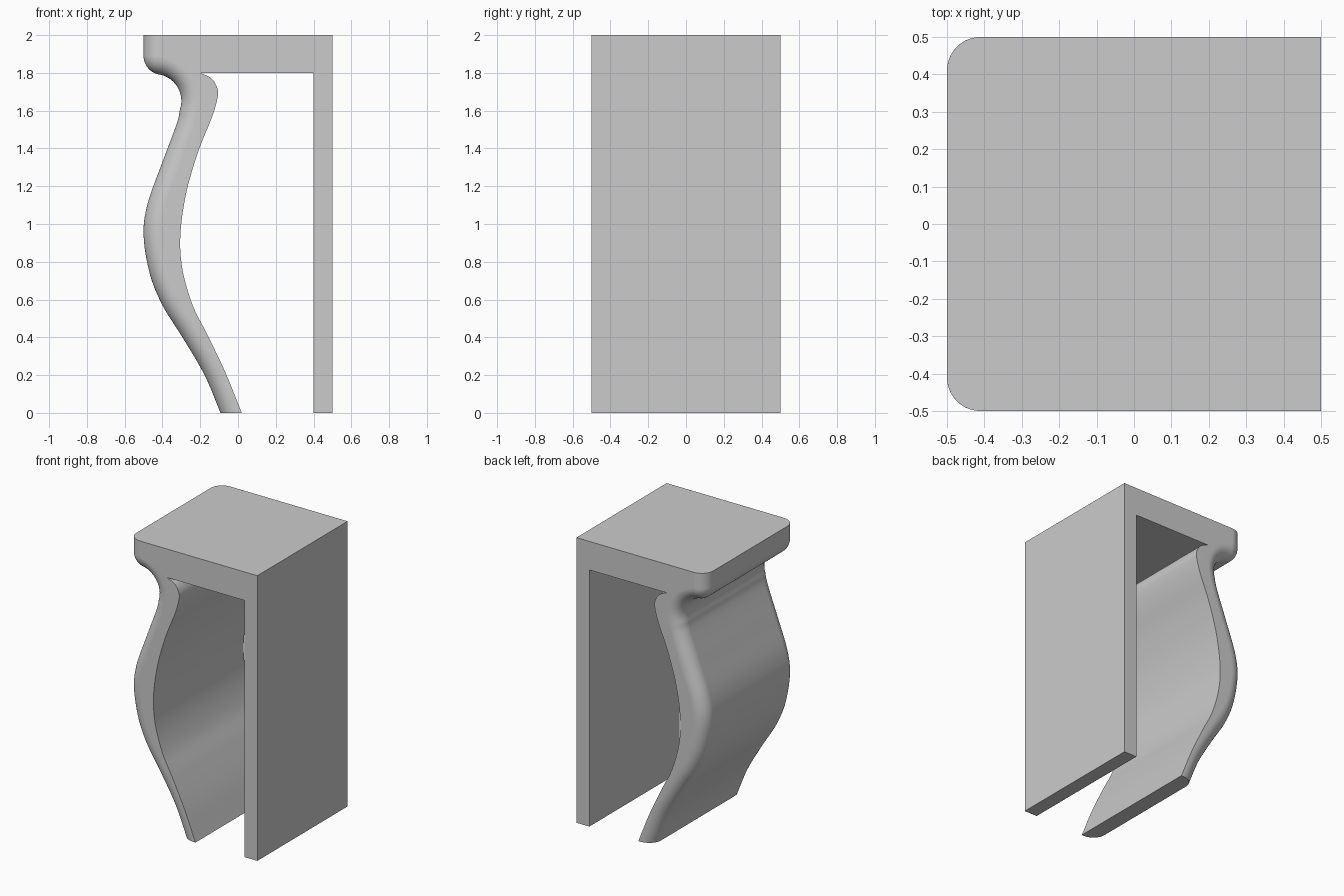
import bpy, bmesh
from math import sin, cos, radians, pi
from mathutils import Vector

if "Cube" in bpy.data.objects:
    bpy.data.objects.remove(bpy.data.objects["Cube"], do_unlink=True)

HALF = 0.5        # half the width along y
FILLET = 0.09     # rounding along the outer edges
STEPS = 10        # fillet segments


def arc(cx, cz, r, start, end, n):
    angles = [radians(start + (end - start) * i / n) for i in range(n + 1)]
    return [Vector((cx + r * cos(a), cz + r * sin(a))) for a in angles]


def spline(points, n=6):
    """Smooth curve through the points."""
    p = [Vector(q) for q in points]
    p = [2 * p[0] - p[1]] + p + [2 * p[-1] - p[-2]]
    out = []
    for a, b, c, d in zip(p, p[1:], p[2:], p[3:]):
        for i in range(n):
            t = i / n
            out.append(0.5 * (2 * b + (c - a) * t + (2 * a - 5 * b + 4 * c - d) * t**2
                              + (3 * b - a - 3 * c + d) * t**3))
    return out + [p[-2]]


def inset(path, d):
    """Move the outer path into the material by d."""
    out = []
    for i, p in enumerate(path):
        t = (path[min(i + 1, len(path) - 1)] - path[max(i - 1, 0)]).normalized()
        if i == 0:
            t = Vector((0, -1))
        out.append(p + d * Vector((-t.y, t.x)))
    return out


# Outer contour: rounded lip, hollow neck, bulging spring leg (runs below the floor)
lip = arc(-0.4, 1.89, 0.1, 180, 260, 10)
neck = arc(-0.442, 1.652, 0.142, 80, -18, 14)[1:]
leg = spline([neck[-1], (-0.325, 1.53), (-0.405, 1.315), (-0.478, 1.11), (-0.5, 0.945),
              (-0.468, 0.74), (-0.4, 0.57), (-0.294, 0.4), (-0.177, 0.2),
              (-0.093, 0), (-0.053, -0.1)])[1:]
outer = [Vector((-0.5, 2))] + lip + neck + leg

# Inner contour of the spring leg, bottom to top, then the straight back leg
inner = spline([(-0.2, 1.8), (-0.14, 1.77), (-0.108, 1.715), (-0.11, 1.66), (-0.14, 1.56),
                (-0.21, 1.385), (-0.273, 1.17), (-0.305, 0.945), (-0.294, 0.76),
                (-0.24, 0.57), (-0.16, 0.41), (-0.065, 0.21), (0.02, 0), (0.065, -0.1)])
back = [Vector(p) for p in ((0.4, 1.8), (0.4, -0.1), (0.5, -0.1), (0.5, 2))]
fixed = inner[::-1] + back

# Slices across the width: position and inset of the outer contour
side = []
for i in range(STEPS + 1):
    a = pi / 2 * i / STEPS
    side.append((HALF - FILLET + FILLET * sin(a), FILLET * (1 - cos(a))))
slices = [(-y, d) for y, d in reversed(side)] + side

# Loft the slices and cap both ends
bm = bmesh.new()
rings = [[bm.verts.new((p.x, y, p.y)) for p in inset(outer, d) + fixed] for y, d in slices]
for r, s in zip(rings, rings[1:]):
    for i in range(len(r)):
        j = (i + 1) % len(r)
        bm.faces.new((r[i], r[j], s[j], s[i]))
caps = [bm.faces.new(rings[0][::-1]), bm.faces.new(rings[-1])]
bm.normal_update()
bmesh.ops.triangulate(bm, faces=caps, ngon_method='EAR_CLIP')

# Trim the feet flat on the floor and close them
bmesh.ops.bisect_plane(bm, geom=bm.verts[:] + bm.edges[:] + bm.faces[:],
                       plane_co=(0, 0, 0), plane_no=(0, 0, 1), clear_inner=True)
bmesh.ops.holes_fill(bm, edges=[e for e in bm.edges if e.is_boundary], sides=0)
bmesh.ops.recalc_face_normals(bm, faces=bm.faces[:])

mesh = bpy.data.meshes.new("clip_bracket")
bm.to_mesh(mesh)
bm.free()
clip = bpy.data.objects.new("clip_bracket", mesh)
bpy.context.collection.objects.link(clip)

# Plain grey finish
grey = bpy.data.materials.new("plain_grey")
grey.use_nodes = True
colour = (0.6, 0.6, 0.6, 1)
grey.diffuse_color = colour
grey.node_tree.nodes["Principled BSDF"].inputs["Base Color"].default_value = colour
mesh.materials.append(grey)

# Smooth curves, sharp corners
bpy.ops.object.select_all(action='DESELECT')
clip.select_set(True)
bpy.context.view_layer.objects.active = clip
bpy.ops.object.shade_smooth_by_angle(angle=radians(30))
normals = clip.modifiers.new("even_normals", 'WEIGHTED_NORMAL')
normals.keep_sharp = True
